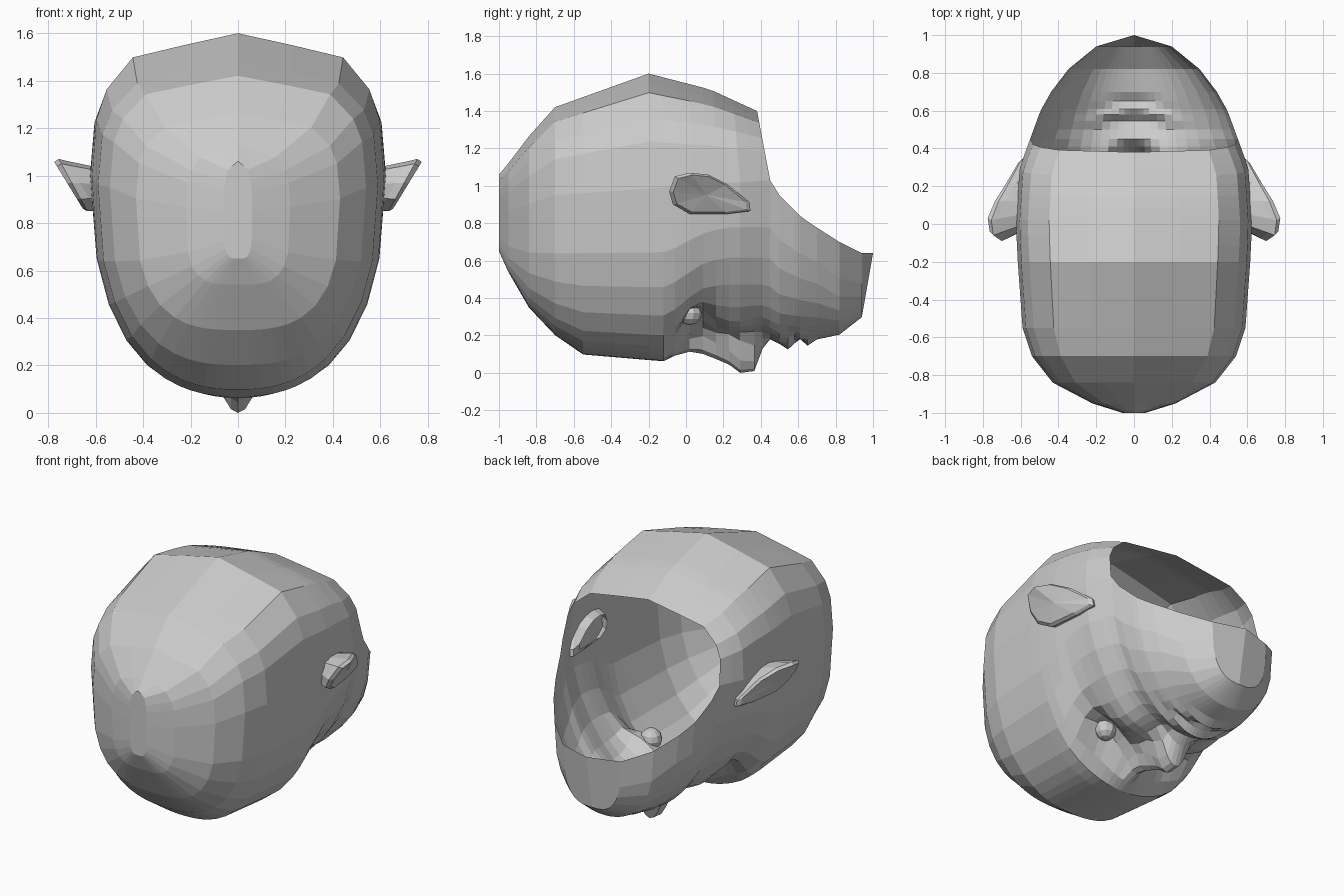
import bpy, bmesh, math
from mathutils import Vector

if "Cube" in bpy.data.objects:
    bpy.data.objects.remove(bpy.data.objects["Cube"])


def lerp_table(table, y):
    for (y0, v0), (y1, v1) in zip(table, table[1:]):
        if y <= y1:
            return v0 + (v1 - v0) * max(0, (y - y0) / (y1 - y0))
    return table[-1][1]


def finish(bm, name):
    bmesh.ops.remove_doubles(bm, verts=bm.verts, dist=0.0005)
    bmesh.ops.recalc_face_normals(bm, faces=bm.faces)
    me = bpy.data.meshes.new(name)
    bm.to_mesh(me)
    bm.free()
    ob = bpy.data.objects.new(name, me)
    bpy.context.collection.objects.link(ob)
    return ob


# Head profiles along y: half width, widest height / neck rim, underside, top
WIDTH = [(-1, .06), (-.95, .22), (-.84, .43), (-.7, .54), (-.52, .6), (0, .625),
         (.3, .605), (.45, .55), (.6, .495), (.75, .41), (.85, .32), (.94, .2)]
MID = [(-1, .85), (-.7, .95), (0, 1.0), (.45, 1.03), (.48, .97), (.62, .83), (.8, .71), (.94, .64)]
LOW = [(-1, .65), (-.95, .54), (-.8, .28), (-.57, .1), (-.1, .06), (0, .13), (.1, .2),
       (.4, .2), (.5, .16), (.7, .18), (.82, .22), (.94, .3)]
TOP = [(-1, 1.06), (-.95, 1.12), (-.73, 1.41), (-.2, 1.6), (.15, 1.51), (.45, 1.4)]
POWER = [(-1, 4), (-.84, 2.9), (-.6, 2.4), (-.1, 2.4), (.2, 2.05), (.7, 2.1), (.94, 3)]
# Nose ridge height and half width
NOSE = [(-.02, .12), (.1, .1), (.24, .04), (.29, 0), (.365, .01), (.41, .13), (.43, .2)]
NOSE_W = [(0, .06), (.2, .08), (.32, .115), (.41, .11)]

STATIONS = [-1, -.95, -.84, -.7, -.55, -.2, -.12, -.06, .02, .09, .16, .23, .29, .365, .41,
            .45, .5, .545, .58, .61, .65, .7, .82, .94]
LOWER = [0, .05, .1, .16, .24, .32, .4, .5, .62, .76, .88, .96, 1]
UPPER = [.97, .9, .72, .38, 0]


def bump(x, y, cx, cy, rx, ry):
    return math.exp(-((x - cx) / rx) ** 2 - ((y - cy) / ry) ** 2)


def face_point(x, y, z):
    # Eye sockets and cheeks
    z += .15 * bump(x, y, .24, .03, .15, .09)
    z -= .03 * bump(x, y, .3, .26, .1, .09)
    # Lips, curving back towards the corners
    m = y + x * x
    z -= .04 * bump(x, m, 0, .55, .17, .035)
    z -= .03 * bump(x, m, 0, .645, .16, .03)
    z += .025 * bump(x, m, 0, .6, .2, .02)
    z -= .02 * bump(x, y, 0, .85, .15, .06)
    # Nose
    if -.02 <= y <= .43:
        k = max(0, 1 - (x / lerp_table(NOSE_W, y)) ** 2)
        z = z + (min(z, lerp_table(NOSE, y)) - z) * k
    return z


def head_row(y):
    w, mid, low, n = (lerp_table(t, y) for t in (WIDTH, MID, LOW, POWER))
    row = []
    for f in LOWER:
        z = mid - (mid - low) * (1 - f ** n) ** (1 / n)
        row.append(Vector((f * w, y, face_point(f * w, y, z))))
    if y <= .45:
        top = lerp_table(TOP, y)
        lean = .07 * min(1, max(0, (y - .1) / .35))
        for f in UPPER:
            u = (1 - f ** 2.8) ** (1 / 2.8)
            if f == .38:
                u -= .06  # slight ridge along the crown
            row.append(Vector((f * w, y - lean * u, mid + (top - mid) * u)))
    return row


# Head shell, open at the neck
bm = bmesh.new()
rows = [head_row(y) for y in STATIONS]
for s in (1, -1):
    grid = [[bm.verts.new((p.x * s, p.y, p.z)) for p in row] for row in rows]
    for a, b in zip(grid, grid[1:]):
        for j in range(min(len(a), len(b)) - 1):
            bm.faces.new((a[j], a[j + 1], b[j + 1], b[j]))
    bm.faces.new(grid[0])
    bm.faces.new(grid[-1] + [bm.verts.new((0, 1, .64))])
finish(bm, "head")

# Ears: flaps lifted away from the head at the upper end
EAR = [(-.09, .97), (-.06, 1.05), (.02, 1.07), (.12, 1.06), (.22, 1.01), (.34, .91),
       (.345, .865), (.22, .85), (.02, .85), (-.07, .9)]


def ear_ring(scale, offset):
    pts = []
    for y, z in EAR:
        lift = min(1, max(0, (.36 - y) / .33)) ** .7 * (.3 + .7 * (z - .85) / .21)
        x = .6 + .165 * lift
        pts.append(Vector((x + offset, .13 + (y - .13) * scale, .95 + (z - .95) * scale)))
    return pts


for s, side in ((1, "right"), (-1, "left")):
    bm = bmesh.new()
    root = [Vector((.56, p.y, p.z)) for p in ear_ring(.65, 0)]
    rings = [root, ear_ring(.93, -.05), ear_ring(1, -.015), ear_ring(.9, .004)]
    loops = [[bm.verts.new((p.x * s, p.y, p.z)) for p in r] for r in rings]
    for a, b in zip(loops, loops[1:]):
        for i in range(len(a)):
            k = (i + 1) % len(a)
            bm.faces.new((a[i], a[k], b[k], b[i]))
    # Outer side closed by a low fan
    tip = bm.verts.new((.69 * s, .11, .95))
    last = loops[-1]
    for i in range(len(last)):
        bm.faces.new((last[i], last[(i + 1) % len(last)], tip))
    finish(bm, side + "_ear")

    # Eyes set in the sockets
    bm = bmesh.new()
    bmesh.ops.create_uvsphere(bm, u_segments=10, v_segments=6, radius=.065)
    bmesh.ops.translate(bm, verts=bm.verts, vec=(.23 * s, .02, .32))
    finish(bm, side + "_eye")
